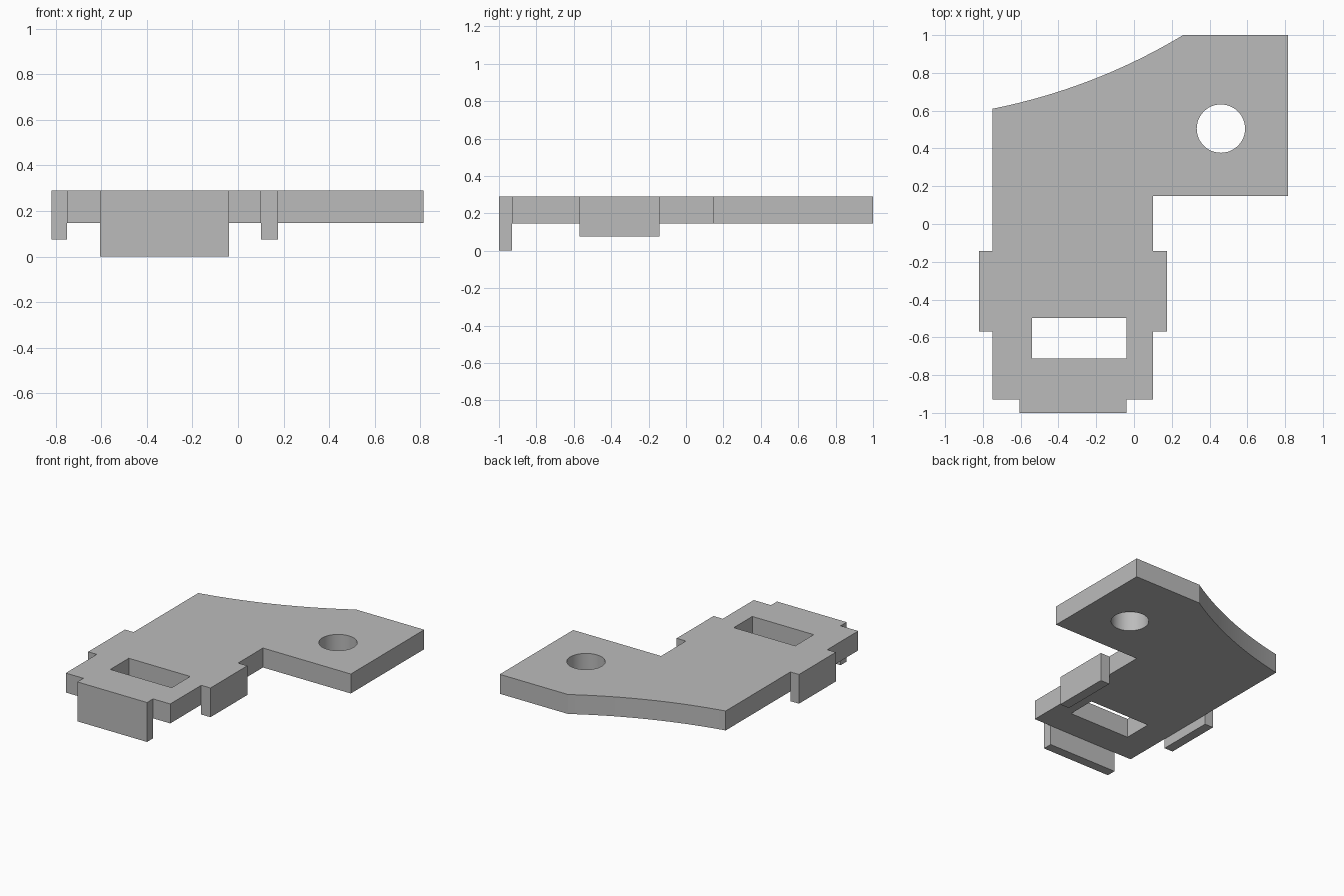
import bpy
import math
from mathutils import Vector

cube = bpy.data.objects.get("Cube")
if cube:
    bpy.data.objects.remove(cube, do_unlink=True)

TOP, PLATE_BOTTOM = 0.29, 0.147

grey = bpy.data.materials.new("light grey")
grey.use_nodes = True
colour = (0.5, 0.5, 0.5, 1)
grey.diffuse_color = colour
grey.node_tree.nodes["Principled BSDF"].inputs["Base Color"].default_value = colour


def rectangle(x0, x1, y0, y1):
    return [(x0, y0), (x1, y0), (x1, y1), (x0, y1)]


def slab(name, loops, bottom):
    """Extrude closed loops from bottom to TOP; inner loops become holes."""
    curve = bpy.data.curves.new(name, "CURVE")
    curve.dimensions = "2D"
    curve.fill_mode = "BOTH"
    curve.extrude = (TOP - bottom) / 2
    for loop in loops:
        spline = curve.splines.new("POLY")
        spline.points.add(len(loop) - 1)
        for point, (x, y) in zip(spline.points, loop):
            point.co = (x, y, 0, 1)
        spline.use_cyclic_u = True
    helper = bpy.data.objects.new(name + " helper", curve)
    bpy.context.collection.objects.link(helper)
    graph = bpy.context.evaluated_depsgraph_get()
    mesh = bpy.data.meshes.new_from_object(helper.evaluated_get(graph))
    bpy.data.objects.remove(helper, do_unlink=True)
    mesh.materials.clear()
    mesh.materials.append(grey)
    obj = bpy.data.objects.new(name, mesh)
    obj.location.z = (TOP + bottom) / 2
    bpy.context.collection.objects.link(obj)
    # Weld the caps to the walls
    bpy.ops.object.select_all(action="DESELECT")
    obj.select_set(True)
    bpy.context.view_layer.objects.active = obj
    bpy.ops.object.mode_set(mode="EDIT")
    bpy.ops.mesh.select_all(action="SELECT")
    bpy.ops.mesh.remove_doubles(threshold=0.0005)
    bpy.ops.mesh.normals_make_consistent(inside=False)
    bpy.ops.object.mode_set(mode="OBJECT")
    bpy.ops.object.shade_smooth_by_angle(angle=math.radians(25))
    return obj


# Shallow concave back edge
start, control, end = Vector((0.26, 1.0)), Vector((-0.21, 0.718)), Vector((-0.75, 0.61))
back_edge = []
for i in range(25):
    t = i / 24
    p = start * (1 - t) ** 2 + control * 2 * t * (1 - t) + end * t ** 2
    back_edge.append((p.x, p.y))

# L-shaped plate with a round hole and a rectangular window
outline = [(-0.75, -0.93), (0.1, -0.93), (0.1, 0.147), (0.815, 0.147), (0.815, 1.0)] + back_edge
hole = [(0.46 + 0.128 * math.cos(a), 0.505 + 0.128 * math.sin(a))
        for a in (math.tau * i / 48 for i in range(48))]
window = rectangle(-0.54, -0.04, -0.713, -0.498)
slab("plate", [outline, hole, window], PLATE_BOTTOM)

# Hanging tabs on the front and both sides
slab("front_tab", [rectangle(-0.607, -0.04, -1.0, -0.93)], 0.0)
for name, x0, x1 in (("left_tab", 0.1, 0.175), ("right_tab", -0.82, -0.75)):
    slab(name, [rectangle(x0, x1, -0.57, -0.142)], 0.075)
